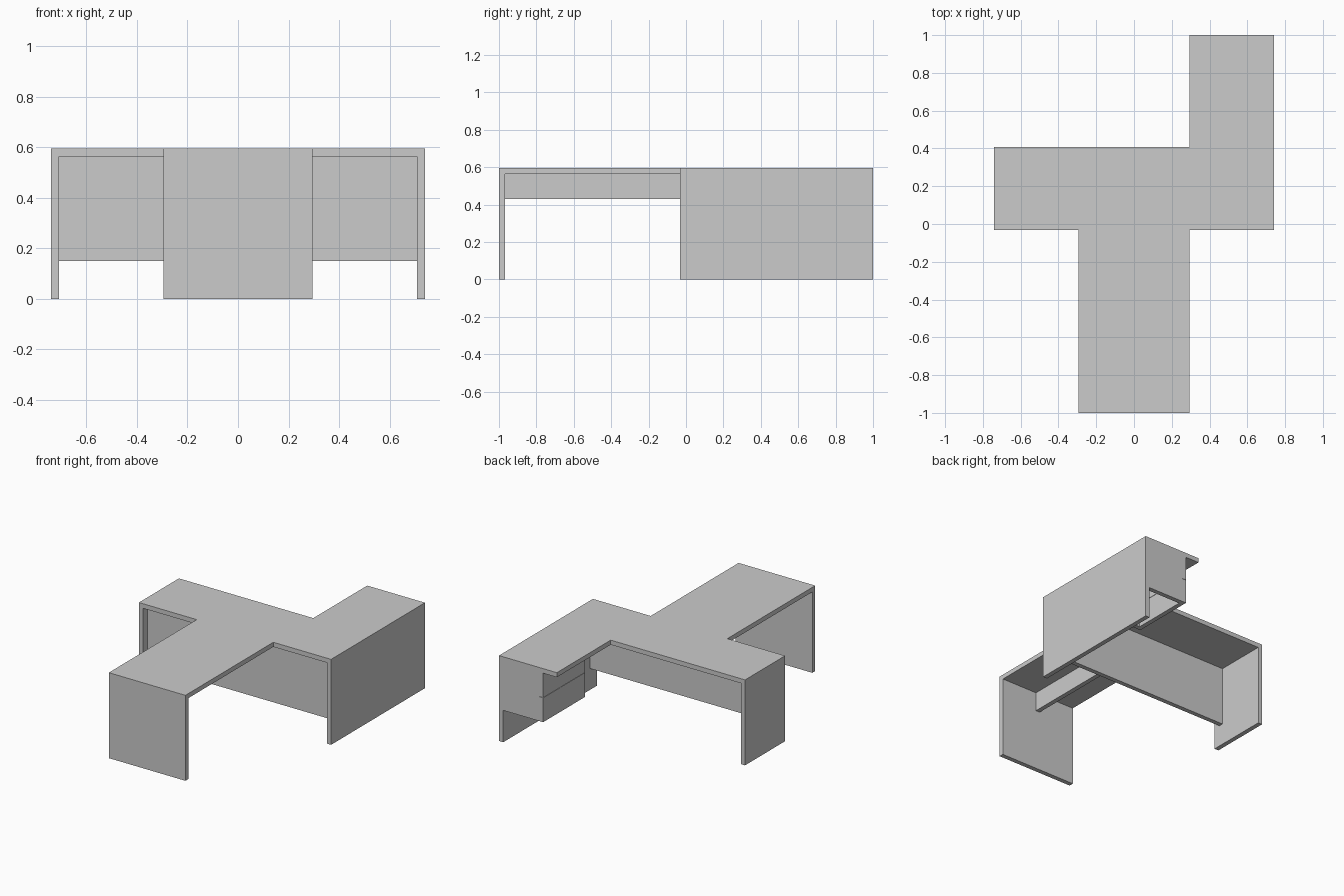
import bpy
import bmesh

if "Cube" in bpy.data.objects:
    bpy.data.objects.remove(bpy.data.objects["Cube"], do_unlink=True)

# Single matte grey finish
grey = bpy.data.materials.new("light_grey")
grey.use_nodes = True
colour = (0.6, 0.6, 0.6, 1)
grey.diffuse_color = colour
bsdf = next(n for n in grey.node_tree.nodes if n.type == "BSDF_PRINCIPLED")
bsdf.inputs["Base Color"].default_value = colour


def slab(name, outline, z0, z1):
    """Extrude a counter-clockwise plan outline from z0 to z1."""
    bm = bmesh.new()
    face = bm.faces.new([bm.verts.new((x, y, z0)) for x, y in outline])
    grown = bmesh.ops.extrude_face_region(bm, geom=[face], use_keep_orig=True)
    for v in grown["geom"]:
        if isinstance(v, bmesh.types.BMVert):
            v.co.z = z1
    bmesh.ops.recalc_face_normals(bm, faces=bm.faces)
    mesh = bpy.data.meshes.new(name)
    bm.to_mesh(mesh)
    bm.free()
    mesh.materials.append(grey)
    obj = bpy.data.objects.new(name, mesh)
    bpy.context.collection.objects.link(obj)
    return obj


def board(name, x0, x1, y0, y1, z0, z1):
    return slab(name, [(x0, y0), (x1, y0), (x1, y1), (x0, y1)], z0, z1)


T = 0.032            # board thickness
W, A = 0.74, 0.295   # half width of the desk, half width of the front wing
FRONT, BACK = -0.033, 0.407
TOP = 0.595
UNDER = TOP - T

# Worktop: cross bar, front wing and rear return in one piece
slab("worktop", [(-A, -1), (A, -1), (A, FRONT), (W, FRONT), (W, 1), (A, 1),
                 (A, BACK), (-W, BACK), (-W, FRONT), (-A, FRONT)], UNDER, TOP)

# Full-height end panels
board("left_end_panel", W - T, W, FRONT, 1, 0, UNDER)
board("right_end_panel", -W, T - W, FRONT, BACK, 0, UNDER)
board("wing_end_panel", -A, A, -1, T - 1, 0, UNDER)

# Modesty panel under the cross bar and stiffener under the wing
M = 0.015
board("modesty_panel", T - W, W - T, M, M + T, 0.15, UNDER)
board("wing_stiffener", -T / 2, T / 2, T - 1, M, 0.43, UNDER)

# Hanging drawer pedestal, open underneath
PX, PY, PZ = 0.40, 0.54, 0.222
MID, GAP = (PZ + UNDER) / 2, 0.001
for name, y in (("pedestal_front", PY), ("pedestal_back", 1 - T)):
    board(name, PX + T, W - T, y, y + T, PZ, UNDER)
for name, z0, z1 in (("lower_drawer_front", PZ, MID - GAP),
                     ("upper_drawer_front", MID + GAP, UNDER)):
    board(name, PX, PX + T, PY, 1, z0, z1)
